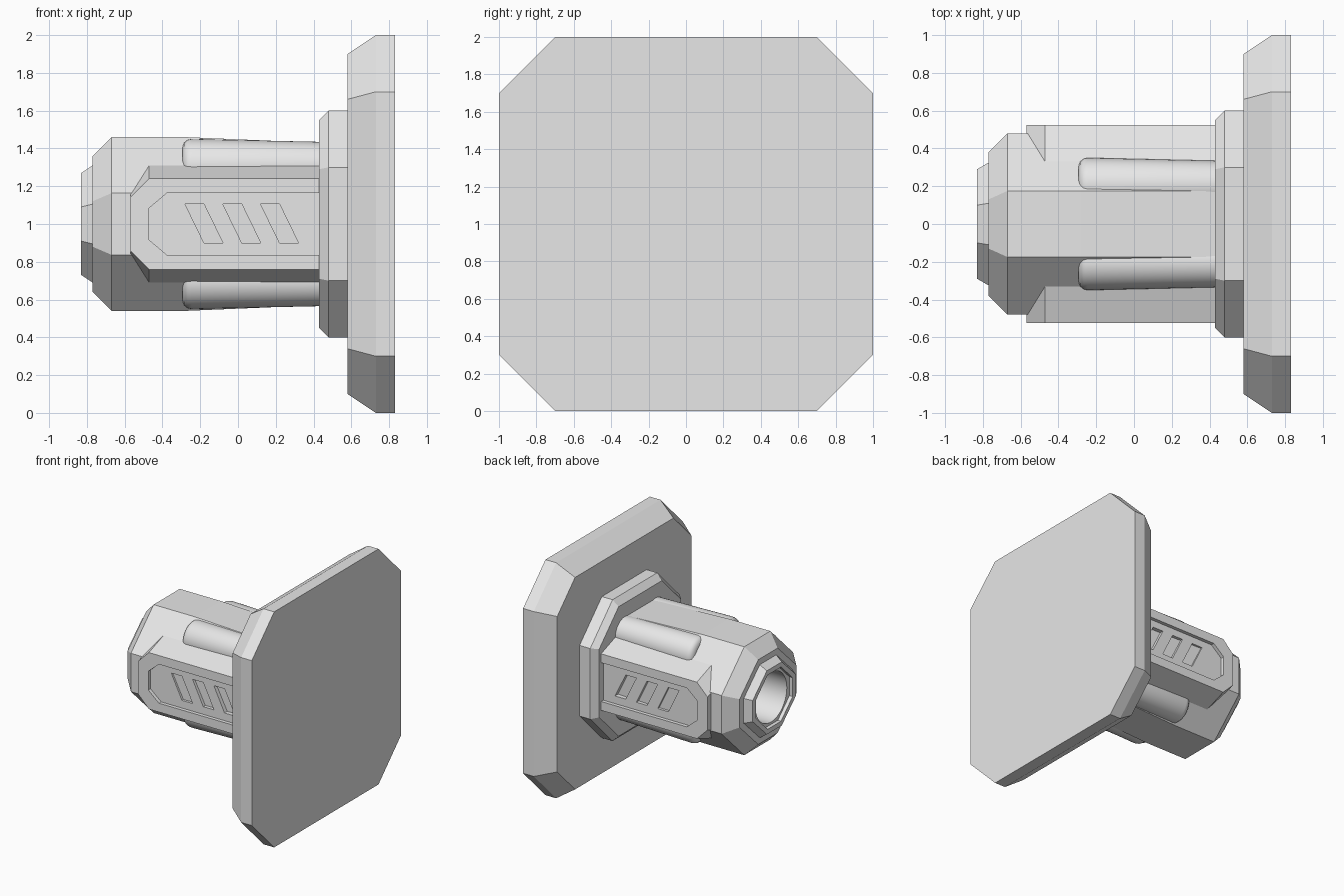
import bpy, bmesh
from math import cos, sin, tau, radians

cube = bpy.data.objects.get("Cube")
if cube:
    bpy.data.objects.remove(cube, do_unlink=True)

grey = bpy.data.materials.new("plain_grey")
grey.use_nodes = True
grey.diffuse_color = (0.8, 0.8, 0.8, 1)
grey.node_tree.nodes["Principled BSDF"].inputs["Base Color"].default_value = (0.8, 0.8, 0.8, 1)

MID = 1.0  # height of the central axis


def loft(name, rings, smooth=False):
    """Skin a series of matching closed rings and cap both ends."""
    bm = bmesh.new()
    loops = [[bm.verts.new(p) for p in ring] for ring in rings]
    n = len(loops[0])
    for a, b in zip(loops, loops[1:]):
        for i in range(n):
            j = (i + 1) % n
            bm.faces.new((a[i], a[j], b[j], b[i]))
    bm.faces.new(loops[0])
    bm.faces.new(loops[-1])
    bmesh.ops.recalc_face_normals(bm, faces=bm.faces)
    mesh = bpy.data.meshes.new(name)
    bm.to_mesh(mesh)
    bm.free()
    mesh.materials.append(grey)
    if smooth:
        mesh.shade_smooth()
        mesh.set_sharp_from_angle(angle=radians(35))
    ob = bpy.data.objects.new(name, mesh)
    bpy.context.collection.objects.link(ob)
    return ob


def octagon(x, hy, hz, fy, fz):
    """Ring of half sizes hy, hz whose flats have half lengths fy, fz."""
    pts = [(hy, -fz), (hy, fz), (fy, hz), (-fy, hz),
           (-hy, fz), (-hy, -fz), (-fy, -hz), (fy, -hz)]
    return [(x, y, MID + z) for y, z in pts]


def circle(x, r, y=0, z=0, n=48):
    return [(x, y + r * cos(tau * i / n), MID + z + r * sin(tau * i / n)) for i in range(n)]


def panel_ring(y, left, right, low, high):
    """Side outline with two clipped corners at its left end."""
    pts = [(left, low), (left + 0.1, high), (right, high),
           (right, -high), (left + 0.1, -high), (left, -low)]
    return [(x, y, MID + z) for x, z in pts]


def carve(target, cutters):
    """Cut the shapes out of the target and discard them."""
    for cutter in cutters:
        mod = target.modifiers.new("cut", 'BOOLEAN')
        mod.operation = 'DIFFERENCE'
        mod.solver = 'EXACT'
        mod.object = cutter
    bpy.context.view_layer.update()
    graph = bpy.context.evaluated_depsgraph_get()
    mesh = bpy.data.meshes.new_from_object(target.evaluated_get(graph))
    target.modifiers.clear()
    target.data = mesh
    for cutter in cutters:
        bpy.data.objects.remove(cutter, do_unlink=True)


# Mounting plate and collar
loft("mounting_plate", [octagon(0.58, 0.9, 0.9, 0.66, 0.66),
                        octagon(0.73, 1, 1, 0.7, 0.7),
                        octagon(0.83, 1, 1, 0.7, 0.7)])
loft("collar", [octagon(0.43, 0.55, 0.55, 0.29, 0.29),
                octagon(0.48, 0.6, 0.6, 0.3, 0.3),
                octagon(0.58, 0.6, 0.6, 0.3, 0.3)])

# Barrel body with stepped nose, tapering slightly toward the collar
body = loft("barrel_body", [octagon(-0.83, 0.29, 0.27, 0.1, 0.09),
                            octagon(-0.77, 0.325, 0.31, 0.11, 0.105),
                            octagon(-0.77, 0.38, 0.36, 0.13, 0.12),
                            octagon(-0.67, 0.48, 0.46, 0.175, 0.163),
                            octagon(-0.28, 0.48, 0.46, 0.175, 0.163),
                            octagon(0.43, 0.45, 0.43, 0.175, 0.163)])

# Octagonal muzzle recess and round bore
carve(body, [loft("recess_cutter", [octagon(-0.9, 0.245, 0.23, 0.09, 0.08),
                                    octagon(-0.8, 0.245, 0.23, 0.09, 0.08)]),
             loft("bore_cutter", [circle(-0.9, 0.21), circle(-0.5, 0.21)], smooth=True)])

for side, s in (("front", -1), ("back", 1)):
    # Raised side panel with sloped edges
    panel = loft(side + "_panel", [panel_ring(s * 0.33, -0.57, 0.43, 0.21, 0.31),
                                   panel_ring(s * 0.525, -0.57, 0.43, 0.14, 0.24)])
    # Sunken centre and three slanted slots
    cutters = [loft("panel_cutter", [panel_ring(s * 0.495, -0.475, 0.5, 0.08, 0.165),
                                     panel_ring(s * 0.6, -0.475, 0.5, 0.08, 0.165)])]
    for k in range(3):
        x = -0.28 + 0.2 * k
        slant = [(x, 0.105), (x + 0.1, 0.105), (x + 0.2, -0.1), (x + 0.1, -0.1)]
        cutters.append(loft("slot_cutter", [[(px, s * y, MID + pz) for px, pz in slant]
                                            for y in (0.455, 0.6)]))
    carve(panel, cutters)

    # Rounded ribs on the diagonal faces
    for level, t in (("upper", 1), ("lower", -1)):
        profile = [(-0.295, 0.1), (-0.285, 0.125), (-0.268, 0.14), (-0.245, 0.145), (0.43, 0.13)]
        loft(f"{side}_{level}_rib",
             [circle(x, r, s * 0.205, t * 0.305) for x, r in profile], smooth=True)
